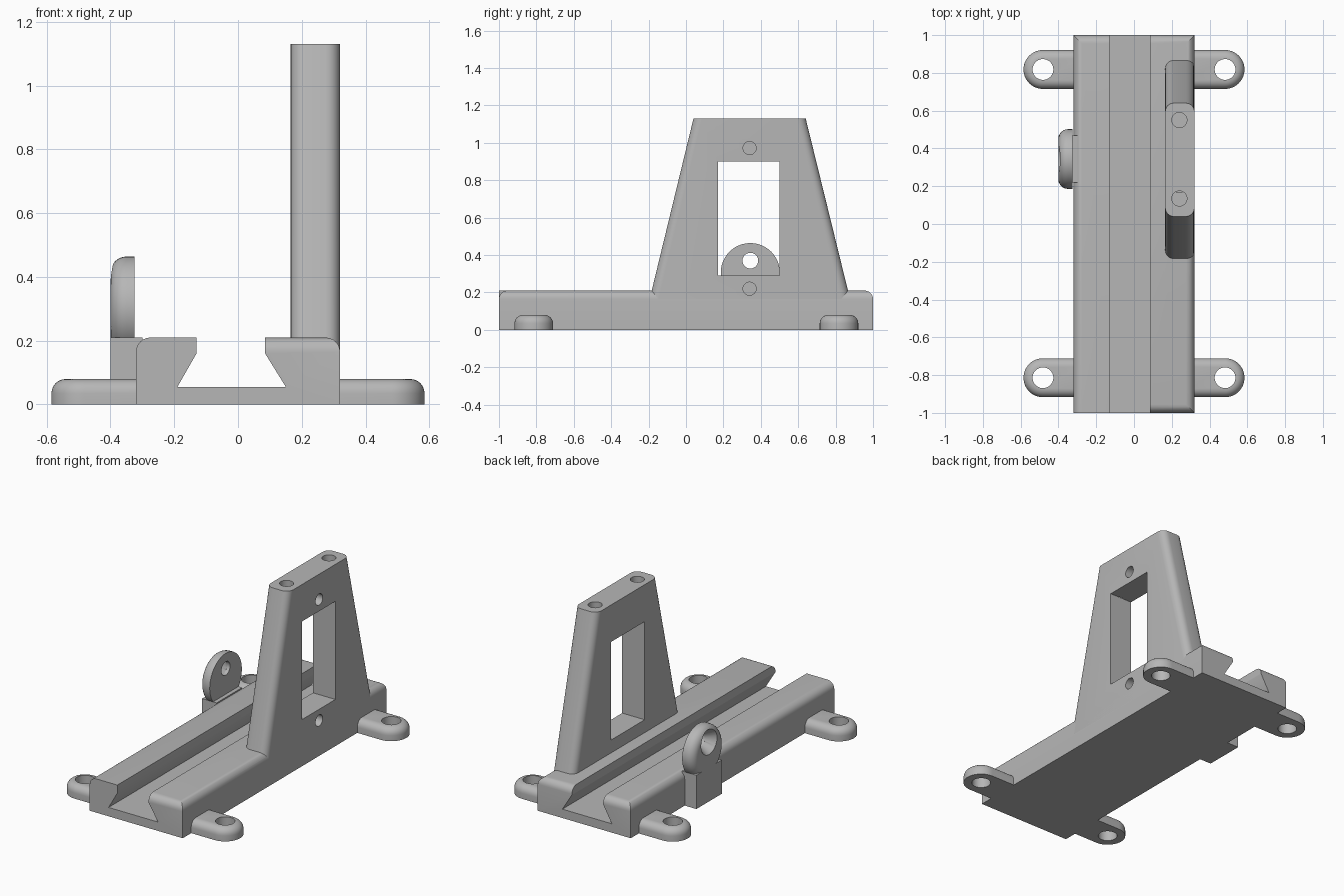
import bpy, bmesh
from math import cos, sin, pi, radians
from mathutils import Matrix, Vector

if "Cube" in bpy.data.objects:
    bpy.data.objects.remove(bpy.data.objects["Cube"])

grey = bpy.data.materials.new("plain_grey")
grey.use_nodes = True
colour = (0.47, 0.47, 0.47, 1)
grey.diffuse_color = colour
grey.node_tree.nodes["Principled BSDF"].inputs["Base Color"].default_value = colour


def to_object(name, bm):
    bmesh.ops.recalc_face_normals(bm, faces=bm.faces)
    mesh = bpy.data.meshes.new(name)
    bm.to_mesh(mesh)
    bm.free()
    ob = bpy.data.objects.new(name, mesh)
    bpy.context.scene.collection.objects.link(ob)
    return ob


def prism(name, outline, axis, a, b, rounded=None, radius=0.045):
    """Extrude an outline along an axis, rounding the edges chosen by a rule."""
    place = {"x": lambda u, v, t: (t, u, v),
             "y": lambda u, v, t: (u, t, v),
             "z": lambda u, v, t: (u, v, t)}[axis]
    bm = bmesh.new()
    rings = [[bm.verts.new(place(u, v, t)) for u, v in outline] for t in (a, b)]
    n = len(outline)
    for ring in rings:
        bm.faces.new(ring)
    for i in range(n):
        j = (i + 1) % n
        bm.faces.new((rings[0][i], rings[0][j], rings[1][j], rings[1][i]))
    bmesh.ops.recalc_face_normals(bm, faces=bm.faces)
    if rounded:
        edges = [e for e in bm.edges if rounded(e.verts[0].co, e.verts[1].co)]
        bmesh.ops.bevel(bm, geom=edges, offset=radius, segments=6,
                        profile=0.5, affect='EDGES', clamp_overlap=False)
    return to_object(name, bm)


def rod(start, end, r1, r2=None):
    """Round cutter between two points."""
    start, end = Vector(start), Vector(end)
    d = end - start
    bm = bmesh.new()
    turn = Vector((0, 0, 1)).rotation_difference(d).to_matrix().to_4x4()
    bmesh.ops.create_cone(bm, cap_ends=True, segments=40, radius1=r1,
                          radius2=r1 if r2 is None else r2, depth=d.length,
                          matrix=Matrix.Translation((start + end) / 2) @ turn)
    return to_object("cutter", bm)


def cut(ob, cutter):
    mod = ob.modifiers.new("cut", 'BOOLEAN')
    mod.operation = 'DIFFERENCE'
    mod.solver = 'EXACT'
    mod.object = cutter
    bpy.context.view_layer.update()
    result = bpy.data.meshes.new_from_object(
        ob.evaluated_get(bpy.context.evaluated_depsgraph_get()))
    ob.modifiers.clear()
    ob.data = result
    bpy.data.objects.remove(cutter)


def near(a, b):
    return abs(a - b) < 1e-4


def arc(cu, cv, r, a0, a1, n):
    return [(cu + r * cos(radians(a0 + (a1 - a0) * i / n)),
             cv + r * sin(radians(a0 + (a1 - a0) * i / n))) for i in range(n + 1)]


parts = []
W, H = 0.32, 0.21

# Base block with a dovetail channel
def base_edges(p, q):
    if not (near(p.z, H) and near(q.z, H)):
        return False
    outer = near(abs(p.x), W) and near(p.x, q.x)
    back = near(p.y, 1) and near(q.y, 1)
    front = near(p.y, -1) and near(q.y, -1) and p.x > 0
    return outer or back or front

base = prism("base", [(-W, 0), (W, 0), (W, H), (0.085, H), (0.085, 0.16), (0.15, 0.055),
                      (-0.19, 0.055), (-0.13, 0.16), (-0.13, H), (-W, H)],
             "y", -1, 1, base_edges)
parts.append(base)

# Tapered upright wall
wall = prism("upright_wall", [(-0.21, 0.1), (0.893, 0.1), (0.64, 1.13), (0.04, 1.13)],
             "x", 0.165, W, lambda p, q: abs(p.z - q.z) > 0.5)
parts.append(wall)

# Window and screw holes in the wall
cut(wall, prism("cutter", [(0.17, 0.29), (0.5, 0.29), (0.5, 0.9), (0.17, 0.9)], "x", 0.1, 0.4))
for y in (0.135, 0.55):
    cut(wall, rod((0.24, y, 0.9), (0.24, y, 1.2), 0.04))
for z in (0.22, 0.972):
    cut(wall, rod((0.22, 0.34, z), (0.4, 0.34, z), 0.035))
cut(base, rod((0.22, 0.34, 0.22), (0.4, 0.34, 0.22), 0.035))

# Four mounting lugs
for side, sname in ((1, "left"), (-1, "right")):
    for y, yname in ((-0.814, "front"), (0.818, "back")):
        r, cx = 0.103, 0.482
        pts = [(0.3, y - r)] + arc(cx, y, r, -90, 90, 28) + [(0.3, y + r)]
        lug = prism(f"{yname}_{sname}_lug", [(side * u, v) for u, v in pts], "z", 0, 0.08,
                    lambda p, q: near(p.z, 0.08) and near(q.z, 0.08)
                    and not (near(abs(p.x), 0.3) and near(abs(q.x), 0.3)))
        cut(lug, rod((side * cx, y, -0.1), (side * cx, y, 0.2), 0.055))
        parts.append(lug)

# Round eyelet with a flared hole, on a short stem
cy = 0.344
eye = prism("eyelet", arc(cy, 0.306, 0.158, 0, 352.5, 47), "x", -0.4, -0.325,
            lambda p, q: near(p.x, -0.4) and near(q.x, -0.4), 0.05)
cut(eye, rod((-0.5, cy, 0.37), (-0.2, cy, 0.37), 0.042))
cut(eye, rod((-0.41, cy, 0.37), (-0.345, cy, 0.37), 0.085, 0.042))
parts.append(eye)
parts.append(prism("eyelet_stem", [(-0.4, 0), (-0.3, 0), (-0.3, H), (-0.4, H)],
                   "y", cy - 0.125, cy + 0.125))

# Colour and shading
bpy.ops.object.select_all(action='DESELECT')
for ob in parts:
    ob.data.materials.clear()
    ob.data.materials.append(grey)
    ob.select_set(True)
bpy.context.view_layer.objects.active = base
bpy.ops.object.shade_smooth_by_angle(angle=radians(30))
